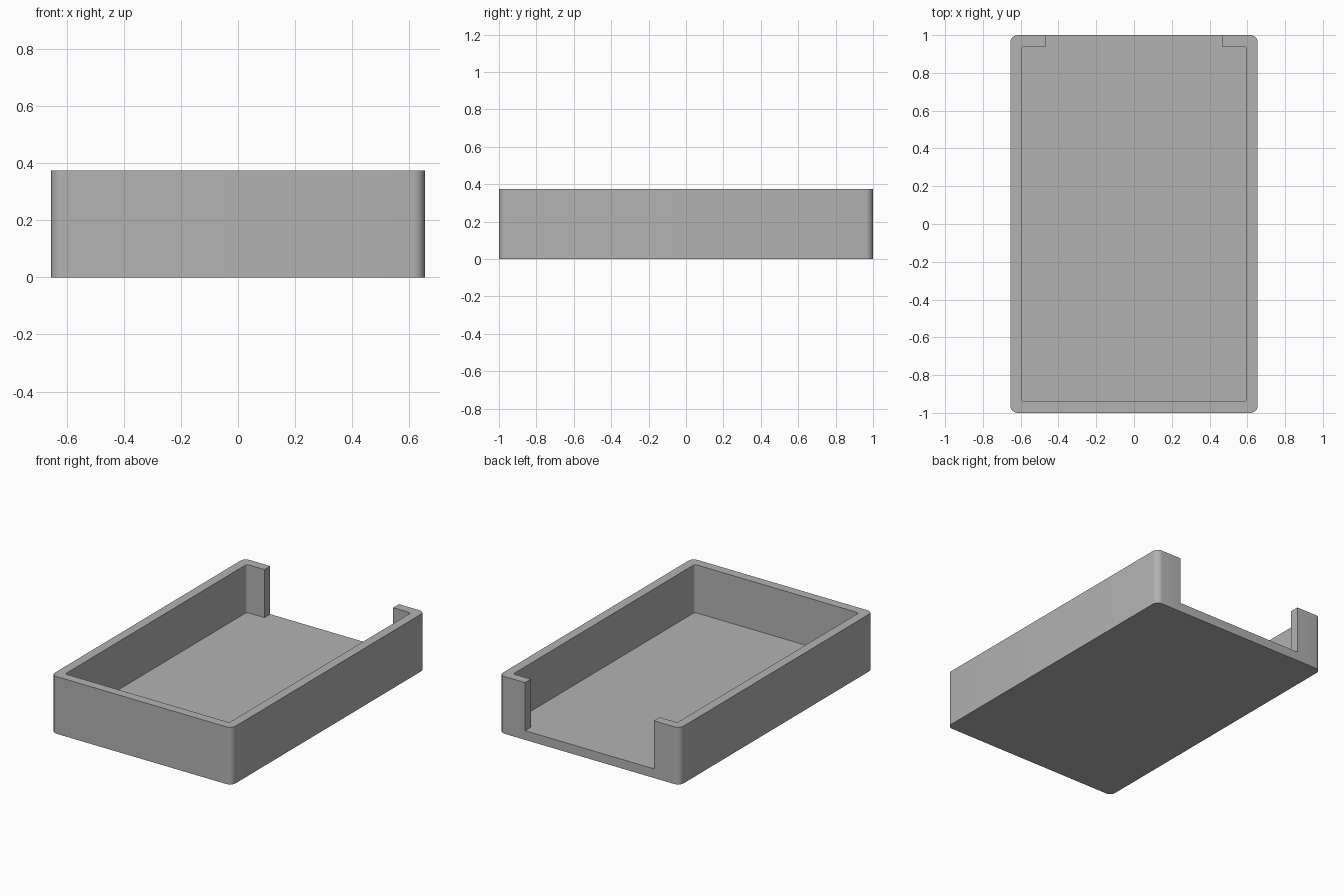
import bpy
import bmesh
from math import cos, sin, pi, radians

if "Cube" in bpy.data.objects:
    bpy.data.objects.remove(bpy.data.objects["Cube"], do_unlink=True)

HALF_X, HALF_Y, HEIGHT = 0.655, 1.0, 0.375
WALL, FLOOR = 0.06, 0.06
OPENING = 0.467
OUTER_R, INNER_R = 0.04, 0.015


def rounded_rect(hx, hy, r, steps=8):
    """Counter-clockwise outline, starting at the back right-hand (+x) corner."""
    pts = []
    for i, (sx, sy) in enumerate([(1, 1), (-1, 1), (-1, -1), (1, -1)]):
        for k in range(steps + 1):
            a = (i + k / steps) * pi / 2
            pts.append((sx * (hx - r) + r * cos(a), sy * (hy - r) + r * sin(a)))
    return pts


def prism(name, outline, z0, z1):
    bm = bmesh.new()
    base = bm.faces.new([bm.verts.new((x, y, z0)) for x, y in outline])
    ext = bmesh.ops.extrude_face_region(bm, geom=[base])
    top = [g for g in ext["geom"] if isinstance(g, bmesh.types.BMVert)]
    bmesh.ops.translate(bm, verts=top, vec=(0, 0, z1 - z0))
    bmesh.ops.recalc_face_normals(bm, faces=bm.faces)
    mesh = bpy.data.meshes.new(name)
    bm.to_mesh(mesh)
    bm.free()
    obj = bpy.data.objects.new(name, mesh)
    bpy.context.collection.objects.link(obj)
    return obj


# Solid rounded block
tray = prism("tray", rounded_rect(HALF_X, HALF_Y, OUTER_R), 0, HEIGHT)

# Cavity with a slot running out through the back wall
steps = 8
inner_y = HALF_Y - WALL
cavity = rounded_rect(HALF_X - WALL, inner_y, INNER_R, steps)
slot = [(OPENING, inner_y), (OPENING, HALF_Y + 0.1),
        (-OPENING, HALF_Y + 0.1), (-OPENING, inner_y)]
cutter = prism("cavity_cutter", cavity[:steps + 1] + slot + cavity[steps + 1:],
               FLOOR, HEIGHT + 0.1)
cutter.hide_render = True

# Hollow the block
cut = tray.modifiers.new("hollow", "BOOLEAN")
cut.operation = "DIFFERENCE"
cut.solver = "EXACT"
cut.object = cutter
bpy.ops.object.select_all(action="DESELECT")
bpy.context.view_layer.objects.active = tray
tray.select_set(True)
bpy.ops.object.modifier_apply(modifier=cut.name)
bpy.data.objects.remove(cutter, do_unlink=True)

# Grey plastic
grey = bpy.data.materials.new("grey_plastic")
grey.use_nodes = True
colour = (0.45, 0.45, 0.45, 1)
grey.diffuse_color = colour
grey.node_tree.nodes["Principled BSDF"].inputs["Base Color"].default_value = colour
tray.data.materials.clear()
tray.data.materials.append(grey)

bpy.ops.object.shade_smooth_by_angle(angle=radians(30))
